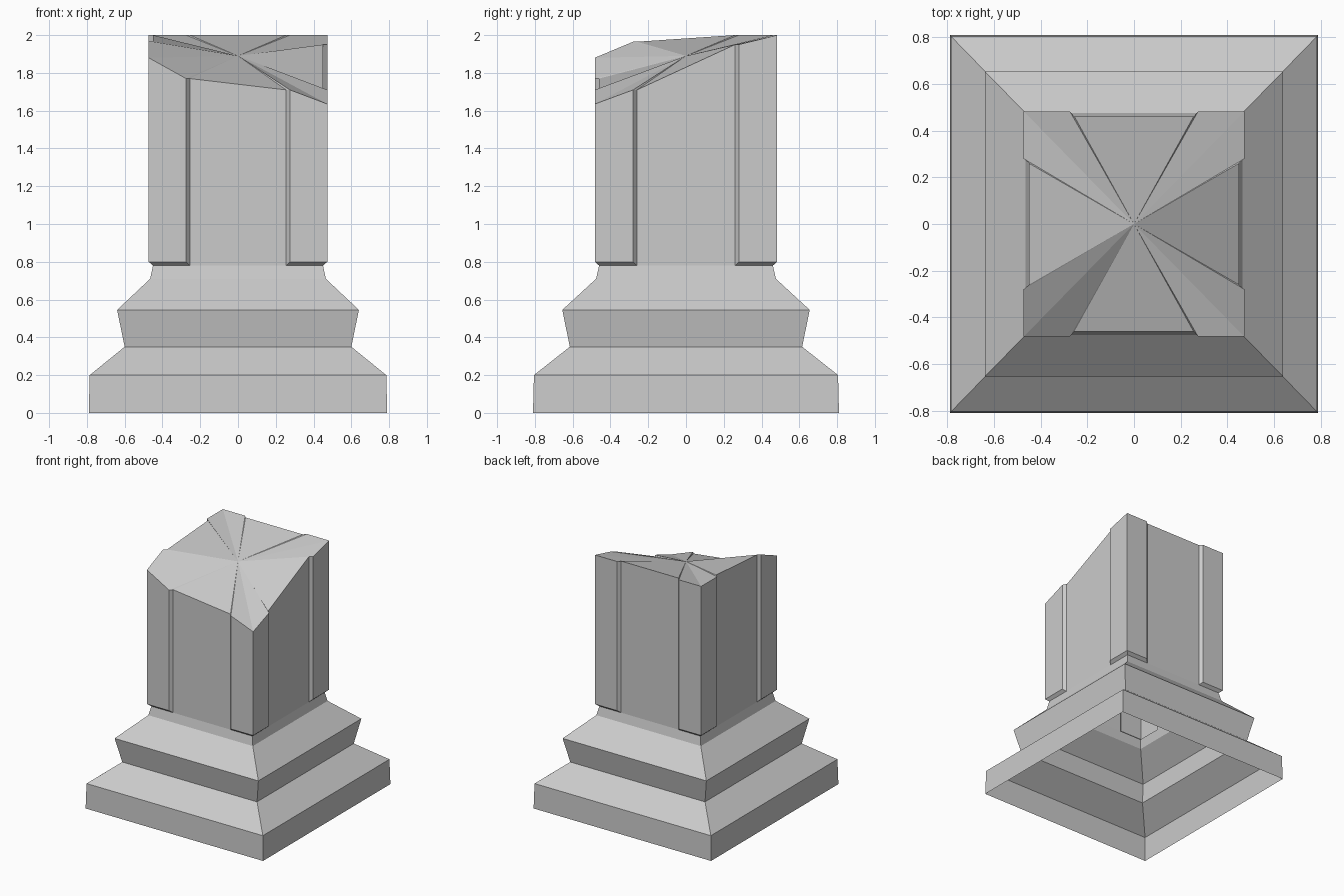
import bpy, bmesh

if "Cube" in bpy.data.objects:
    bpy.data.objects.remove(bpy.data.objects["Cube"])


def make_object(name, build):
    bm = bmesh.new()
    build(bm)
    bmesh.ops.remove_doubles(bm, verts=bm.verts, dist=0.0005)
    bmesh.ops.dissolve_degenerate(bm, edges=bm.edges, dist=0.0005)
    bmesh.ops.recalc_face_normals(bm, faces=bm.faces)
    mesh = bpy.data.meshes.new(name)
    bm.to_mesh(mesh)
    bm.free()
    obj = bpy.data.objects.new(name, mesh)
    bpy.context.collection.objects.link(obj)
    return obj


def bridge(bm, a, b):
    n = len(a)
    for i in range(n):
        j = (i + 1) % n
        bm.faces.new((a[i], a[j], b[j], b[i]))


# Stepped plinth, open underneath: half width, half depth, height
PLINTH = [(0.79, 0.81, 0), (0.785, 0.805, 0.2), (0.60, 0.615, 0.35),
          (0.64, 0.655, 0.545), (0.465, 0.476, 0.71), (0.45, 0.46, 0.78)]


def plinth(bm):
    rings = [[bm.verts.new((sx * x, sy * y, z))
              for sx, sy in ((-1, -1), (1, -1), (1, 1), (-1, 1))]
             for x, y, z in PLINTH]
    for a, b in zip(rings, rings[1:]):
        bridge(bm, a, b)


# Broken shaft with raised corner strips
WX, WY = 0.45, 0.46        # recessed wall
OX, OY = 0.473, 0.483      # raised strips
# per corner: sign x, sign y, top heights (strip on front/back, corner, strip on side)
CORNERS = [(-1, -1, 1.77, 1.88, 1.965), (1, -1, 1.71, 1.635, 1.71),
           (1, 1, 2.0, 2.0, 1.95), (-1, 1, 2.0, 2.0, 2.0)]


def shaft(bm):
    low, mid, top = [], [], []
    for sx, sy, za, zc, zb in CORNERS:
        # (outer position, foot position on the wall, foot height, top height)
        pts = [((0.255, WY), (0.255, WY), 0.78, za),
               ((0.275, OY), (0.255, WY), 0.80, za),
               ((OX, OY), (WX, WY), 0.80, zc),
               ((OX, 0.28), (WX, 0.26), 0.80, zb),
               ((WX, 0.26), (WX, 0.26), 0.78, zb)]
        if sx * sy < 0:
            pts.reverse()
        # keep the loop counter-clockwise
        pts.reverse()
        for (ox, oy), (fx, fy), zf, zt in pts:
            low.append(bm.verts.new((sx * fx, sy * fy, 0.78)))
            mid.append(bm.verts.new((sx * ox, sy * oy, zf)))
            top.append(bm.verts.new((sx * ox, sy * oy, zt)))
    bridge(bm, low, mid)
    bridge(bm, mid, top)
    # Jagged break: fan falling to the centre
    centre = bm.verts.new((0, 0, 1.89))
    for i in range(len(top)):
        bm.faces.new((top[i], top[(i + 1) % len(top)], centre))


make_object("plinth", plinth)
make_object("broken_shaft", shaft)
